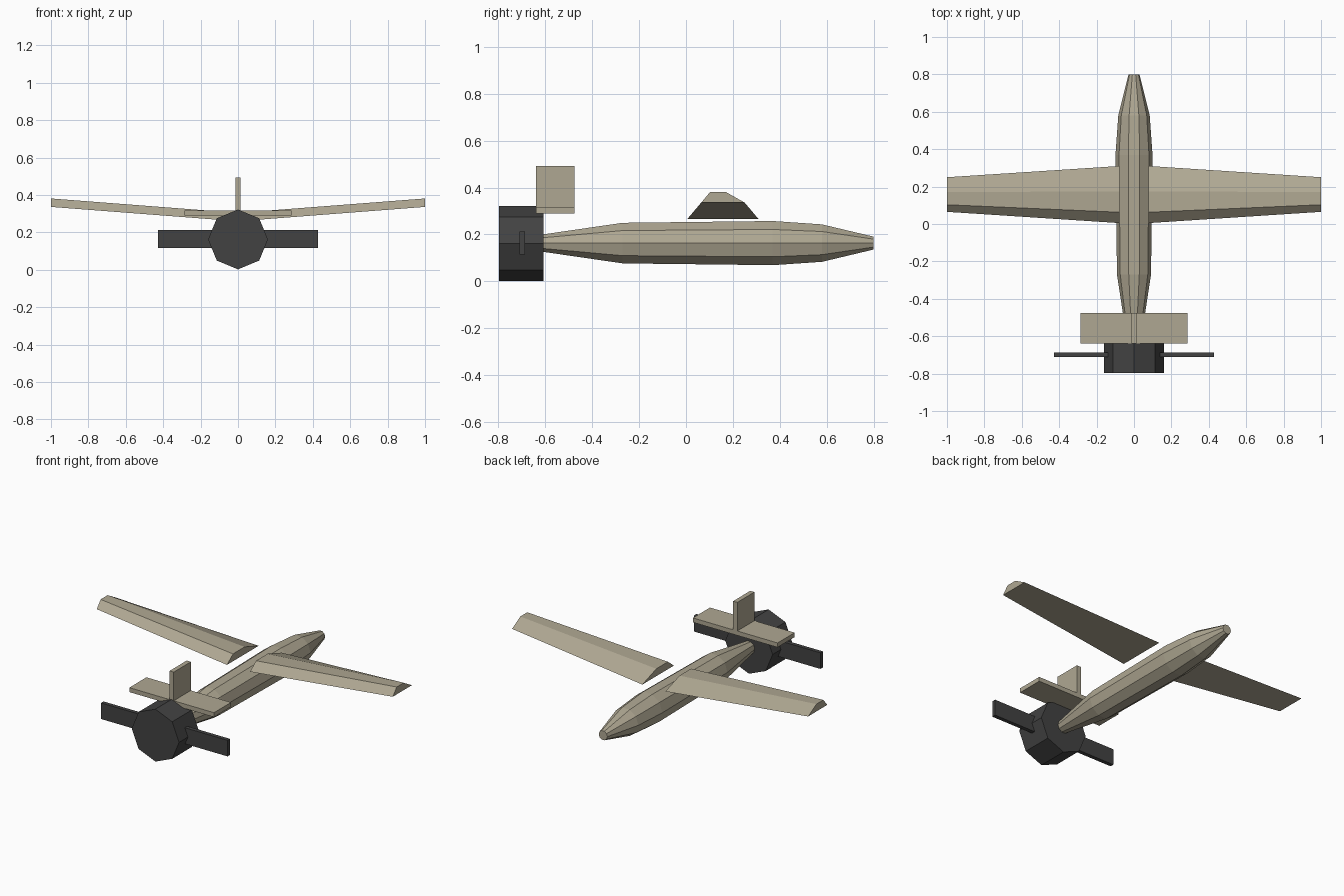
import bpy, bmesh
from math import cos, sin, pi

if "Cube" in bpy.data.objects:
    bpy.data.objects.remove(bpy.data.objects["Cube"])


def material(name, rgb):
    m = bpy.data.materials.new(name)
    m.diffuse_color = (*rgb, 1)
    m.use_nodes = True
    m.node_tree.nodes["Principled BSDF"].inputs["Base Color"].default_value = m.diffuse_color
    return m


TAN = material("khaki", (0.43, 0.39, 0.29))
DARK = material("dark_grey", (0.055, 0.055, 0.055))


def loft(name, rings, mat):
    """Bridge a list of equal-length point rings and cap both ends."""
    bm = bmesh.new()
    loops = [[bm.verts.new(p) for p in ring] for ring in rings]
    n = len(loops[0])
    for a, b in zip(loops, loops[1:]):
        for i in range(n):
            j = (i + 1) % n
            bm.faces.new((a[i], a[j], b[j], b[i]))
    bm.faces.new(loops[0])
    bm.faces.new(loops[-1])
    bmesh.ops.recalc_face_normals(bm, faces=bm.faces)
    me = bpy.data.meshes.new(name)
    bm.to_mesh(me)
    bm.free()
    me.materials.append(mat)
    ob = bpy.data.objects.new(name, me)
    bpy.context.collection.objects.link(ob)
    return ob


def ring(y, r, z, n):
    return [(r * cos(2 * pi * i / n), y, z + r * sin(2 * pi * i / n)) for i in range(n)]


def box(name, x, y0, y1, z0, z1, mat):
    """Box centred on x = 0 with half width x."""
    return loft(name, [[(-x, y, z0), (x, y, z0), (x, y, z1), (-x, y, z1)]
                       for y in (y0, y1)], mat)


# Ten-sided tapered fuselage
stations = [(-0.65, 0.033), (-0.27, 0.091), (0.37, 0.099), (0.58, 0.084), (0.80, 0.029)]
loft("fuselage", [ring(y, r, 0.163, 10) for y, r in stations], TAN)

# Tapered wings with raised tips: trapezoid section at root and tip
root = [(0.005, 0.265), (0.31, 0.265), (0.175, 0.31), (0.063, 0.31)]
tip = [(0.065, 0.336), (0.25, 0.336), (0.17, 0.381), (0.103, 0.381)]
for side, s in (("left", -1), ("right", 1)):
    loft(side + "_wing", [[(s * x, y, z) for y, z in sec]
                          for x, sec in ((0.078, root), (1.0, tip))], TAN)

# Tail surfaces
box("tailplane", 0.286, -0.64, -0.475, 0.29, 0.317, TAN)
box("tail_fin", 0.014, -0.64, -0.475, 0.29, 0.492, TAN)

# Octagonal engine housing and propeller
loft("engine", [ring(y, 0.16, 0.162, 8) for y in (-0.797, -0.607)], DARK)
box("propeller", 0.427, -0.711, -0.687, 0.115, 0.213, DARK)
